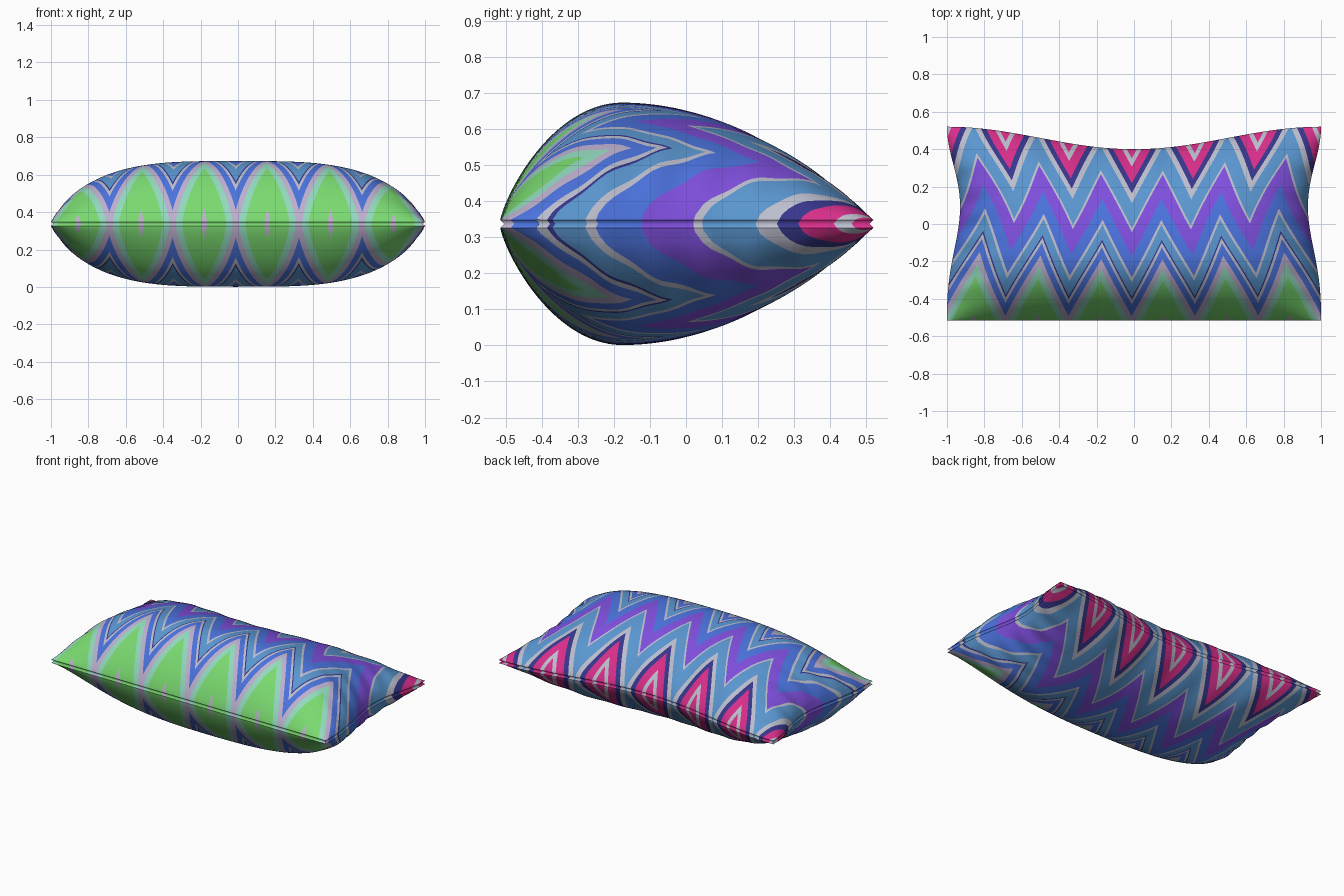
import bpy, bmesh, math

if "Cube" in bpy.data.objects:
    bpy.data.objects.remove(bpy.data.objects["Cube"])

MID = 0.337          # height of the seam
HALF = 0.169         # half a zigzag period
SHIFT = -0.012       # zigzag phase
AMP = 0.34           # zigzag height
FRONT = -0.515

COLOURS = {
    "magenta": (216, 46, 138), "grey": (188, 190, 206), "navy": (54, 54, 140),
    "steel_blue": (90, 150, 208), "purple": (127, 79, 222), "royal_blue": (75, 115, 222),
    "lilac": (190, 176, 208), "mint": (146, 218, 190), "green": (122, 218, 112),
}
NAMES = list(COLOURS)

# Zigzag bands from back to front: lower limit of each band and its colour
BANDS = [
    (0.46, "magenta"), (0.41, "grey"), (0.31, "magenta"), (0.25, "navy"),
    (0.19, "grey"), (0.04, "steel_blue"), (0.015, "grey"), (-0.13, "purple"),
    (-0.255, "royal_blue"), (-0.285, "grey"), (-0.375, "steel_blue"),
    (-0.39, "navy"), (-0.42, "grey"), (-0.49, "royal_blue"), (-0.55, "lilac"),
    (-0.62, "mint"), (-0.825, "green"), (-9.0, "lilac"),
]


def linear(c):
    c /= 255
    return c / 12.92 if c <= 0.04045 else ((c + 0.055) / 1.055) ** 2.4


def zigzag(u):
    p = ((u - SHIFT) / HALF) % 2
    return p if p <= 1 else 2 - p


def band_colour(u, y):
    s = y - AMP * zigzag(u)
    for low, name in BANDS:
        if s > low:
            return NAMES.index(name)


def cloth_strip(u0, u1, cols=13, rows=64):
    """Flat strip of cloth holding one zigzag leg, cut along the colour bands."""
    s = bmesh.new()
    grid = []
    for j in range(rows + 1):
        t = j / rows
        v = 0.25 * t + 0.75 * (0.5 - 0.5 * math.cos(math.pi * t))
        grid.append([s.verts.new((u0 + (u1 - u0) * i / cols, FRONT + 1.03 * v, 0))
                     for i in range(cols + 1)])
    for a, b in zip(grid, grid[1:]):
        for i in range(cols):
            s.faces.new((a[i], a[i + 1], b[i + 1], b[i]))
    e = (u1 - u0) * 0.01
    slope = AMP * (zigzag(u1 - e) - zigzag(u0 + e)) / (u1 - u0 - 2 * e)
    um = (u0 + u1) / 2
    for low, _ in BANDS[:-1]:
        bmesh.ops.bisect_plane(s, geom=s.verts[:] + s.edges[:] + s.faces[:], dist=1e-5,
                               plane_co=(um, low + AMP * zigzag(um), 0),
                               plane_no=(-slope, 1, 0))
    for f in s.faces:
        c = f.calc_center_median()
        f.material_index = band_colour(c.x, c.y)
    return s


def pillow_point(u, y):
    """Puffed shape of the upper half for a point of the flat cloth."""
    v = min(max((y - FRONT) / 1.03, 0), 1)
    a = min(abs(u), 1)
    across = max(1 - a ** 3.5, 0) ** 0.65
    if v < 0.37:
        along = max(1 - (1 - v / 0.37) ** 2, 0) ** 0.8
    else:
        along = max(1 - ((v - 0.37) / 0.63) ** 2, 0) ** 0.75
    back = 0.40 + 0.12 * math.sin(math.pi * a / 2) ** 2
    width = 1 - 0.07 * math.sin(math.pi * v ** 1.3) ** 2
    h = 0.325 * across * along
    # soft wrinkles near the side and back seams
    side = a ** 10 * (1 - a ** 12) * math.sin(math.pi * v)
    rear = v ** 8 * (1 - v ** 10) * (1 - a ** 4)
    h += 0.022 * side * math.sin(48 * v + 14 * a) + 0.018 * rear * math.sin(29 * u + 6 * v)
    return u * width, FRONT + v * (back - FRONT), 0.011 + h


# Cloth: zigzag strips joined side by side
bm = bmesh.new()
tmp = bpy.data.meshes.new("strip")
for k in range(-6, 6):
    u0 = max(-1, SHIFT + k * HALF)
    u1 = min(1, SHIFT + (k + 1) * HALF)
    strip = cloth_strip(u0, u1)
    strip.to_mesh(tmp)
    strip.free()
    bm.from_mesh(tmp)
bpy.data.meshes.remove(tmp)
bmesh.ops.remove_doubles(bm, verts=bm.verts[:], dist=1e-4)

# Puff the cloth up
for v in bm.verts:
    v.co = pillow_point(v.co.x, v.co.y)

# Seam groove: turn the rim inwards down to the middle plane
rim = [e for e in bm.edges if e.is_boundary]
old = set(bm.faces)
new = bmesh.ops.extrude_edge_only(bm, edges=rim)["geom"]
for g in new:
    if isinstance(g, bmesh.types.BMVert):
        g.co = (g.co.x * 0.988, g.co.y * 0.978, 0)
for f in bm.faces:
    if f not in old:
        for e in f.edges:
            for n in e.link_faces:
                if n in old:
                    f.material_index = n.material_index
bmesh.ops.recalc_face_normals(bm, faces=bm.faces[:])
if sum(f.normal.z * f.calc_area() for f in bm.faces) < 0:
    bmesh.ops.reverse_faces(bm, faces=bm.faces[:])

mesh = bpy.data.meshes.new("pillow")
bm.to_mesh(mesh)
bm.free()
for name, rgb in COLOURS.items():
    mat = bpy.data.materials.new(name)
    mat.diffuse_color = (*[linear(c) for c in rgb], 1)
    mat.use_nodes = True
    mat.node_tree.nodes["Principled BSDF"].inputs["Base Color"].default_value = mat.diffuse_color
    mesh.materials.append(mat)

pillow = bpy.data.objects.new("pillow", mesh)
pillow.location.z = MID
bpy.context.collection.objects.link(pillow)
bpy.context.view_layer.objects.active = pillow
pillow.select_set(True)
bpy.ops.object.shade_smooth_by_angle(angle=math.radians(50))

# Lower half mirrors the upper half
mirror = pillow.modifiers.new("lower_half", "MIRROR")
mirror.use_axis = (False, False, True)
mirror.merge_threshold = 0.0005
